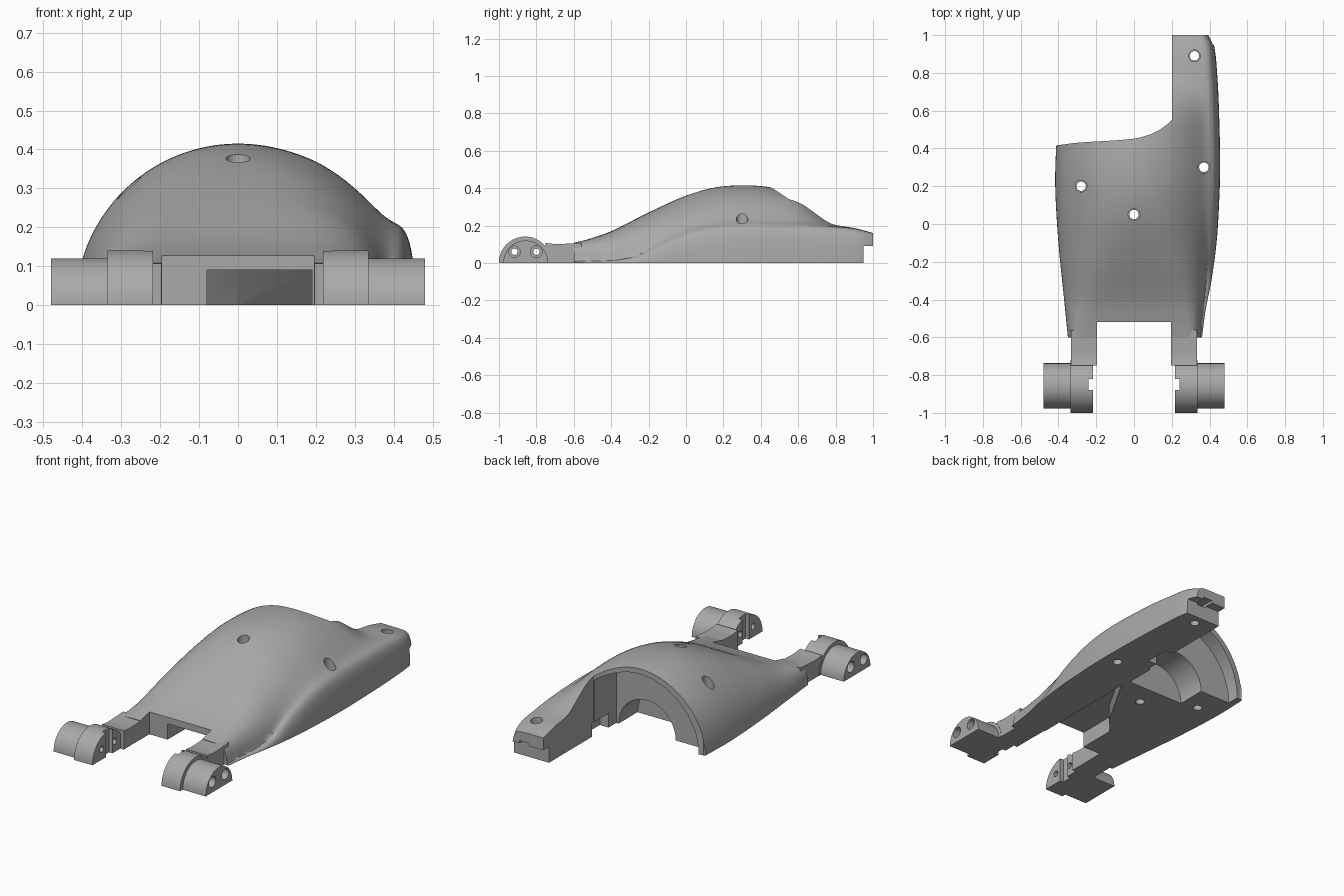
import bpy, bmesh, math

cube = bpy.data.objects.get("Cube")
if cube:
    bpy.data.objects.remove(cube, do_unlink=True)

grey = bpy.data.materials.new("plain grey")
grey.use_nodes = True
grey.diffuse_color = (0.4, 0.4, 0.4, 1)
grey.node_tree.nodes["Principled BSDF"].inputs["Base Color"].default_value = (0.4, 0.4, 0.4, 1)


def make(name, bm):
    bmesh.ops.recalc_face_normals(bm, faces=bm.faces)
    mesh = bpy.data.meshes.new(name)
    bm.to_mesh(mesh)
    bm.free()
    mesh.materials.append(grey)
    obj = bpy.data.objects.new(name, mesh)
    bpy.context.collection.objects.link(obj)
    return obj


def prism(name, points, axis, low, high):
    """Extrude a 2D outline along x, y or z."""
    place = {"x": lambda p, d: (d, *p), "y": lambda p, d: (p[0], d, p[1]),
             "z": lambda p, d: (*p, d)}[axis]
    bm = bmesh.new()
    ends = [[bm.verts.new(place(p, d)) for p in points] for d in (low, high)]
    for ring in ends:
        bm.faces.new(ring)
    for i in range(len(points)):
        j = (i + 1) % len(points)
        bm.faces.new((ends[0][i], ends[0][j], ends[1][j], ends[1][i]))
    return make(name, bm)


def box(name, x, y, z):
    return prism(name, [(x[0], y[0]), (x[1], y[0]), (x[1], y[1]), (x[0], y[1])], "z", *z)


def arc(cx, cy, r, turn=1.0, count=32):
    n = count if turn == 1.0 else count + 1
    return [(cx + r * math.cos(math.tau * turn * i / count),
             cy + r * math.sin(math.tau * turn * i / count)) for i in range(n)]


def boolean(target, other, operation="DIFFERENCE"):
    other.hide_render = True
    mod = target.modifiers.new("boolean", "BOOLEAN")
    mod.operation, mod.object, mod.solver = operation, other, "EXACT"
    bpy.context.view_layer.objects.active = target
    bpy.ops.object.modifier_apply(modifier=mod.name)
    bpy.data.objects.remove(other, do_unlink=True)


def curve(keys):
    """Smooth interpolation through key points."""
    def f(t):
        t = min(max(t, keys[0][0]), keys[-1][0])
        i = next(k for k in range(len(keys) - 1) if t <= keys[k + 1][0])
        (a, p), (b, q) = keys[i], keys[i + 1]

        def slope(k):
            l, r = keys[max(k - 1, 0)], keys[min(k + 1, len(keys) - 1)]
            return (r[1] - l[1]) / (r[0] - l[0])
        u, h = (t - a) / (b - a), b - a
        return ((1 + 2 * u) * (1 - u) ** 2 * p + u * (1 - u) ** 2 * h * slope(i)
                + u * u * (3 - 2 * u) * q + u * u * (u - 1) * h * slope(i + 1))
    return f


# Domed body with a side rail, lofted along y
crown = curve([(-.6, .108), (-.52, .128), (-.4, .17), (-.2, .27), (0, .36), (.15, .403),
               (.3, .415), (.45, .405), (.6, .365), (.7, .28), (.8, .17), (1, .08)])
width = curve([(-.6, .35), (-.4, .37), (-.1, .4), (.2, .417), (.42, .412), (1, .39)])
right = curve([(-.6, .36), (-.45, .38), (-.3, .41), (-.1, .437), (.1, .45), (.3, .456),
               (.6, .45), (.8, .44), (.94, .425), (1, .4)])
rail = curve([(-.6, .012), (-.3, .03), (-.1, .13), (.1, .195), (.3, .215), (.6, .21),
              (.8, .195), (.9, .185), (1, .16)])
square = curve([(-.6, 16), (-.5, 9), (-.4, 5.5), (-.2, 3.1), (.05, 2.1), (.3, 2), (1, 2)])


def height(x, y):
    w, r = width(y), right(y)
    body = crown(y) * math.sqrt(max(0, 1 - min(1, abs(x) / w) ** square(y)))
    reach = min(1, abs(x - .2) / (r - .2 if x > .2 else .2))
    side = rail(y) * math.sqrt(max(0, 1 - reach ** (13 if x > .2 else 1)))
    return (body ** 5 + side ** 5) ** .2


ROWS, COLS = 80, 84
bm = bmesh.new()
tops, bottoms = [], []
for j in range(ROWS + 1):
    y = -.6 + 1.6 * j / ROWS
    a, b = -width(y), right(y)
    xs = [(a + b) / 2 - (b - a) / 2 * math.cos(math.pi * i / COLS) for i in range(COLS + 1)]
    low = [bm.verts.new((x, y, 0)) for x in xs]
    inner = [bm.verts.new((x, y, max(.003, height(x, y)))) for x in xs[1:-1]]
    bottoms.append(low)
    tops.append([low[0]] + inner + [low[-1]])
for grid in (tops, bottoms):
    for r0, r1 in zip(grid, grid[1:]):
        for i in range(COLS):
            bm.faces.new((r0[i], r0[i + 1], r1[i + 1], r1[i]))
for k in (0, -1):
    bm.faces.new(tops[k] + bottoms[k][-2:0:-1])
shell = make("domed_body", bm)

# Trim the curved back edge and the gap between the front arms
trim = curve([(-.42, .415), (-.3, .43), (0, .452), (.1, .48), (.16, .515), (.2, .55)])
edge = [(-.6, .4), (-.42, .405), (-.405, .42)]
edge += [(-.4 + .6 * i / 24, trim(-.4 + .6 * i / 24)) for i in range(25)]
boolean(shell, prism("back_trim", edge + [(.2, 1.2), (-.6, 1.2)], "z", -.1, .6))
boolean(shell, box("front_gap", (-.195, .195), (-.8, -.52), (-.1, .6)))

# Arched rear recess, its inner arch, the angled underside channel and rail pocket
recess = [(x, z) for x, z in arc(0, 0, .375, count=64) if x < .195 and z >= 0]
recess = [(.195, -.05), (.195, .32)] + recess + [(-.375, -.05)]
boolean(shell, prism("rear_recess", recess, "y", .35, .7))
inner_arch = [(.18, -.05)] + arc(0, 0, .18, .5) + [(-.18, -.05)]
boolean(shell, prism("inner_arch", inner_arch, "y", .18, .36))
channel = [(-.08, -.7), (.19, -.7), (.19, .12), (0, -.21), (-.08, -.3)]
boolean(shell, prism("under_channel", channel, "z", -.05, .09))
boolean(shell, box("rail_pocket", (.15, .25), (.42, .56), (-.05, .08)))

# Stepped tail end with a locating groove
boolean(shell, box("tail_step", (.1, .6), (.95, 1.1), (-.05, .09)))
boolean(shell, box("tail_groove", (.29, .35), (.92, 1.1), (.08, .105)))

# Vertical screw holes
for x, y in ((-.28, .2), (0, .05), (.37, .3), (.32, .89)):
    boolean(shell, prism("screw_hole", arc(x, y, .025), "z", -.1, .6))
    boolean(shell, prism("screw_head", arc(x, y, .031), "z", .12, .6))

# Front arms, rounded knuckles and hinge bosses
arm_top = curve([(-.77, .11), (-.7, .102), (-.62, .104), (-.56, .108)])
arm_side = [(-.56 - .19 * i / 12, arm_top(-.56 - .19 * i / 12)) for i in range(13)]
parts = [shell]
for side, sign in (("left", 1), ("right", -1)):
    def span(a, b):
        return sorted((a * sign, b * sign))
    arm = prism(side + "_front_arm", [(-.75, 0), (-.56, 0)] + arm_side, "x", *span(.196, .333))
    knuckle = prism(side + "_knuckle", arc(-.86, 0, .141, .5), "x", *span(.218, .335))
    boolean(arm, knuckle, "UNION")
    boss = prism(side + "_hinge_boss", arc(-.857, 0, .12, .5), "x", *span(.33, .48))
    boolean(arm, boss, "UNION")
    boolean(arm, box("knuckle_groove", span(.1, .24), (-.88, -.82), (-.05, .3)))
    # Stepped pin holes
    for y in (-.917, -.8):
        boolean(arm, prism("pin_hole", arc(y, .06, .017, count=24), "x", *span(.1, .6)))
        boolean(arm, prism("pin_head", arc(y, .06, .031, count=24), "x", *span(.36, .6)))
    parts.append(arm)

# Smooth shading with crisp machined edges
for obj in parts:
    bpy.ops.object.select_all(action="DESELECT")
    obj.select_set(True)
    bpy.context.view_layer.objects.active = obj
    bpy.ops.object.shade_smooth_by_angle(angle=math.radians(32))
